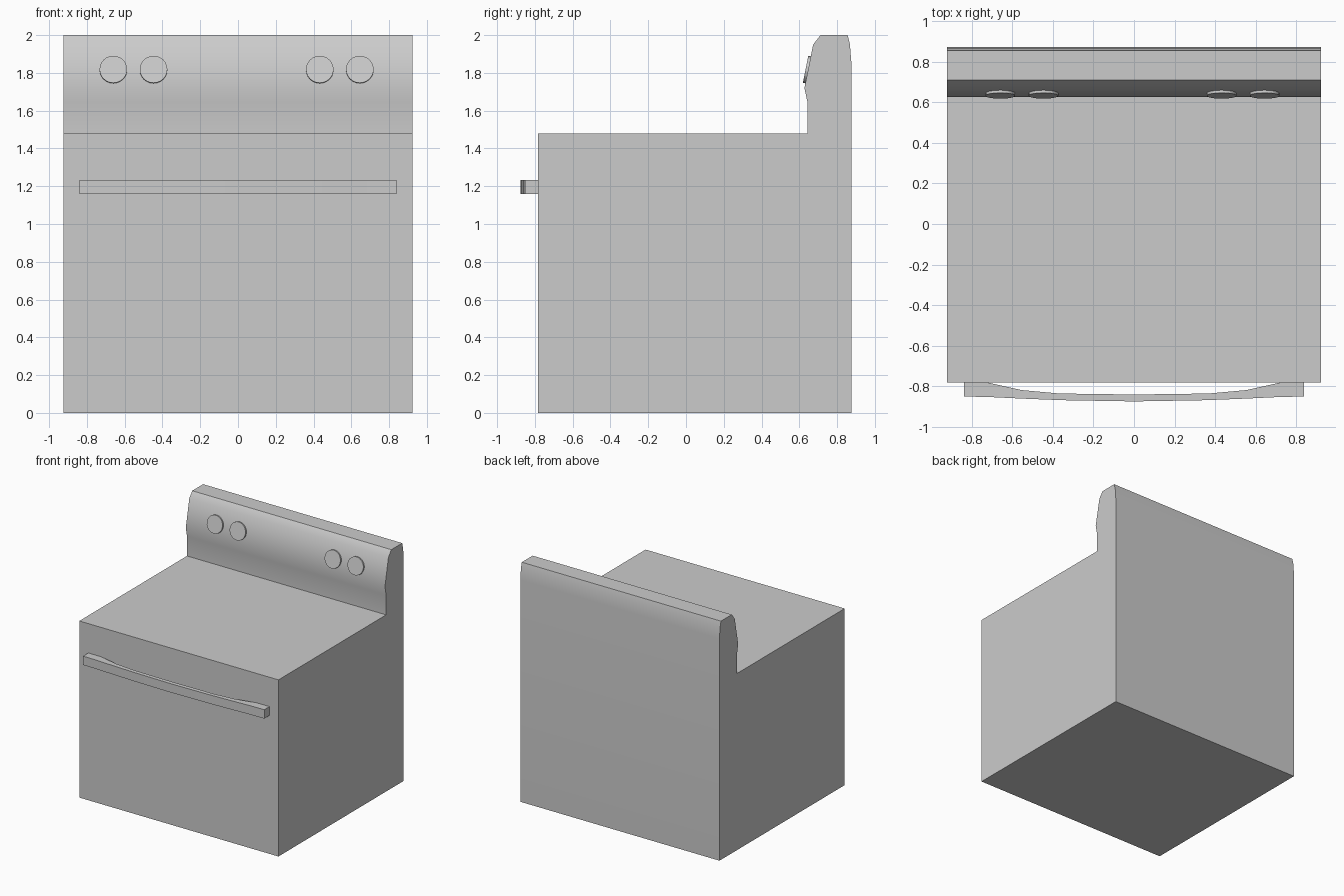
import bpy, bmesh, math
from mathutils import Matrix, Vector

if "Cube" in bpy.data.objects:
    bpy.data.objects.remove(bpy.data.objects["Cube"])


def finish(name, bm, angle=30):
    bmesh.ops.recalc_face_normals(bm, faces=bm.faces)
    mesh = bpy.data.meshes.new(name)
    bm.to_mesh(mesh)
    bm.free()
    obj = bpy.data.objects.new(name, mesh)
    bpy.context.collection.objects.link(obj)
    bpy.ops.object.select_all(action='DESELECT')
    obj.select_set(True)
    bpy.context.view_layer.objects.active = obj
    bpy.ops.object.shade_smooth_by_angle(angle=math.radians(angle))
    return obj


def prism(name, outline, offset):
    """Extrude a closed outline of 3D points along an offset."""
    bm = bmesh.new()
    face = bm.faces.new([bm.verts.new(p) for p in outline])
    ext = bmesh.ops.extrude_face_region(bm, geom=[face])
    verts = [g for g in ext['geom'] if isinstance(g, bmesh.types.BMVert)]
    bmesh.ops.translate(bm, verts=verts, vec=offset)
    return finish(name, bm)


# Range body with curved control panel at the back: side profile (y, z)
HALF_W = 0.923
profile = [(-0.783, 0), (0.875, 0), (0.875, 1.86), (0.868, 1.95), (0.856, 2.0),
           (0.712, 2.0), (0.673, 1.95), (0.627, 1.72), (0.643, 1.645), (0.643, 1.48),
           (-0.783, 1.48)]
prism("range_body", [(-HALF_W, y, z) for y, z in profile], (2 * HALF_W, 0, 0))

# Bowed oven door handle: half outline (x, y), mirrored
front = [(0.84, -0.852), (0.72, -0.854), (0.555, -0.862), (0.35, -0.870), (0.0, -0.876)]
inner = [(0.0, -0.842), (0.367, -0.837), (0.555, -0.82), (0.73, -0.781), (0.84, -0.781)]
right = inner + front
left = [(-x, y) for x, y in reversed(right[1:-1])]
prism("door_handle", [(x, y, 1.16) for x, y in right + left], (0, 0, 0.074))

# Control knobs, tilted to lie on the panel
normal = Vector((0, -0.23, 0.046)).normalized()
for i, x in enumerate((-0.66, -0.447, 0.433, 0.645)):
    bm = bmesh.new()
    place = (Matrix.Translation((x, 0.643, 1.817))
             @ normal.to_track_quat('Z', 'Y').to_matrix().to_4x4())
    bmesh.ops.create_cone(bm, cap_ends=True, segments=24, radius1=0.073,
                          radius2=0.073, depth=0.02, matrix=place)
    finish(f"control_knob_{i + 1}", bm)
